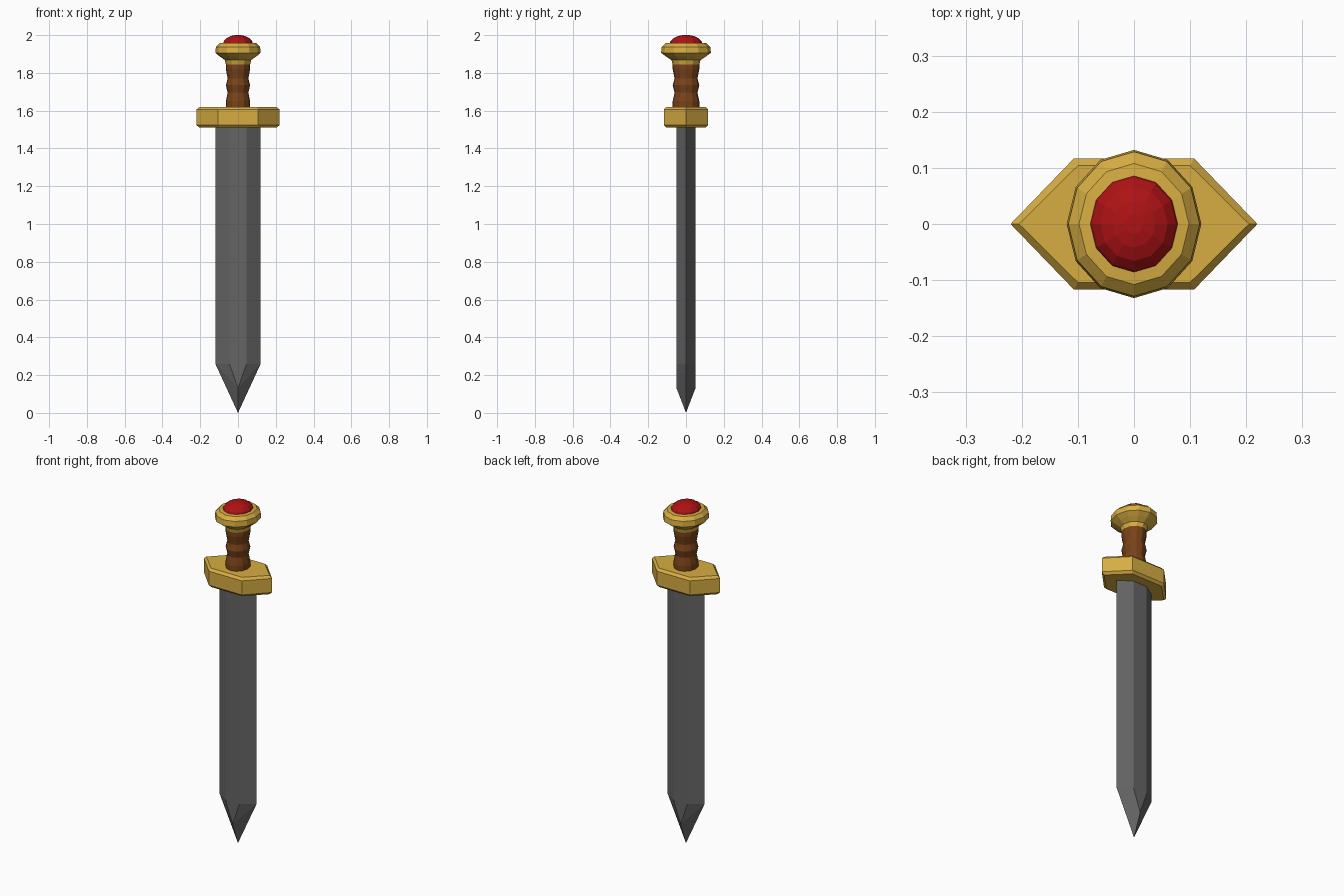
import bpy, bmesh, math

if "Cube" in bpy.data.objects:
    bpy.data.objects.remove(bpy.data.objects["Cube"])


def material(name, rgb):
    m = bpy.data.materials.new(name)
    m.diffuse_color = (*rgb, 1)
    m.use_nodes = True
    m.node_tree.nodes["Principled BSDF"].inputs["Base Color"].default_value = m.diffuse_color
    return m


GOLD = material("gold", (0.68, 0.42, 0.055))
STEEL = material("dark steel", (0.13, 0.13, 0.13))
WOOD = material("brown wrap", (0.19, 0.055, 0.01))
RED = material("red gem", (0.42, 0.006, 0.007))


def finish(name, bm, mat):
    bmesh.ops.recalc_face_normals(bm, faces=bm.faces)
    me = bpy.data.meshes.new(name)
    bm.to_mesh(me)
    bm.free()
    me.materials.append(mat)
    ob = bpy.data.objects.new(name, me)
    bpy.context.collection.objects.link(ob)


def loft(name, rings, mat):
    """Join equal-length rings of points with quads and cap both ends."""
    bm = bmesh.new()
    vs = [[bm.verts.new(p) for p in ring] for ring in rings]
    n = len(vs[0])
    for a, b in zip(vs, vs[1:]):
        for i in range(n):
            j = (i + 1) % n
            bm.faces.new((a[i], a[j], b[j], b[i]))
    bm.faces.new(vs[0])
    bm.faces.new(vs[-1])
    finish(name, bm, mat)


def turned(name, profile, mat, sides=12, depth=1.1):
    """Oval turned part: profile of (radius, z), slightly deeper along y."""
    angles = [2 * math.pi * i / sides for i in range(sides)]
    loft(name, [[(r * math.cos(a), r * depth * math.sin(a), z) for a in angles]
                for r, z in profile], mat)


def hexagon(tip, x, y, z):
    return [(tip, 0, z), (x, y, z), (-x, y, z), (-tip, 0, z), (-x, -y, z), (x, -y, z)]


# Blade: flattened hexagon bar whose flats run to a point above the tip
bm = bmesh.new()
top = [bm.verts.new(p) for p in hexagon(0.12, 0.045, 0.05, 1.55)]
low = [bm.verts.new(p) for p in hexagon(0.12, 0.045, 0.05, 0.26)]
tip = bm.verts.new((0, 0, 0))
bm.faces.new(top)
for i in range(6):
    j = (i + 1) % 6
    bm.faces.new((top[i], top[j], low[j], low[i]))
for s, (e1, r1, r2, e2) in ((1, low[0:4]), (-1, low[3:6] + low[0:1])):
    ridge = bm.verts.new((0, 0.05 * s, 0.13))
    bm.faces.new((r1, r2, ridge))
    for e, r in ((e1, r1), (e2, r2)):
        bm.faces.new((e, r, ridge))
        bm.faces.new((e, ridge, tip))
finish("blade", bm, STEEL)

# Guard: chamfered diamond-ended block
loft("guard", [hexagon(0.205, 0.1, 0.104, 1.51), hexagon(0.22, 0.107, 0.117, 1.524),
               hexagon(0.22, 0.107, 0.117, 1.606), hexagon(0.205, 0.1, 0.104, 1.62)], GOLD)

# Grip with swelling bands
turned("grip", [(0.064, 1.60), (0.064, 1.65), (0.055, 1.695), (0.064, 1.735),
                (0.055, 1.77), (0.064, 1.82), (0.064, 1.86)], WOOD)

# Pommel
turned("pommel", [(0.064, 1.845), (0.07, 1.868), (0.098, 1.888), (0.12, 1.906),
                  (0.117, 1.938), (0.098, 1.957), (0.07, 1.96)], GOLD)

# Gem dome
turned("gem", [(0.081, 1.95), (0.075, 1.968), (0.06, 1.984),
               (0.038, 1.995), (0.016, 2.0)], RED)
